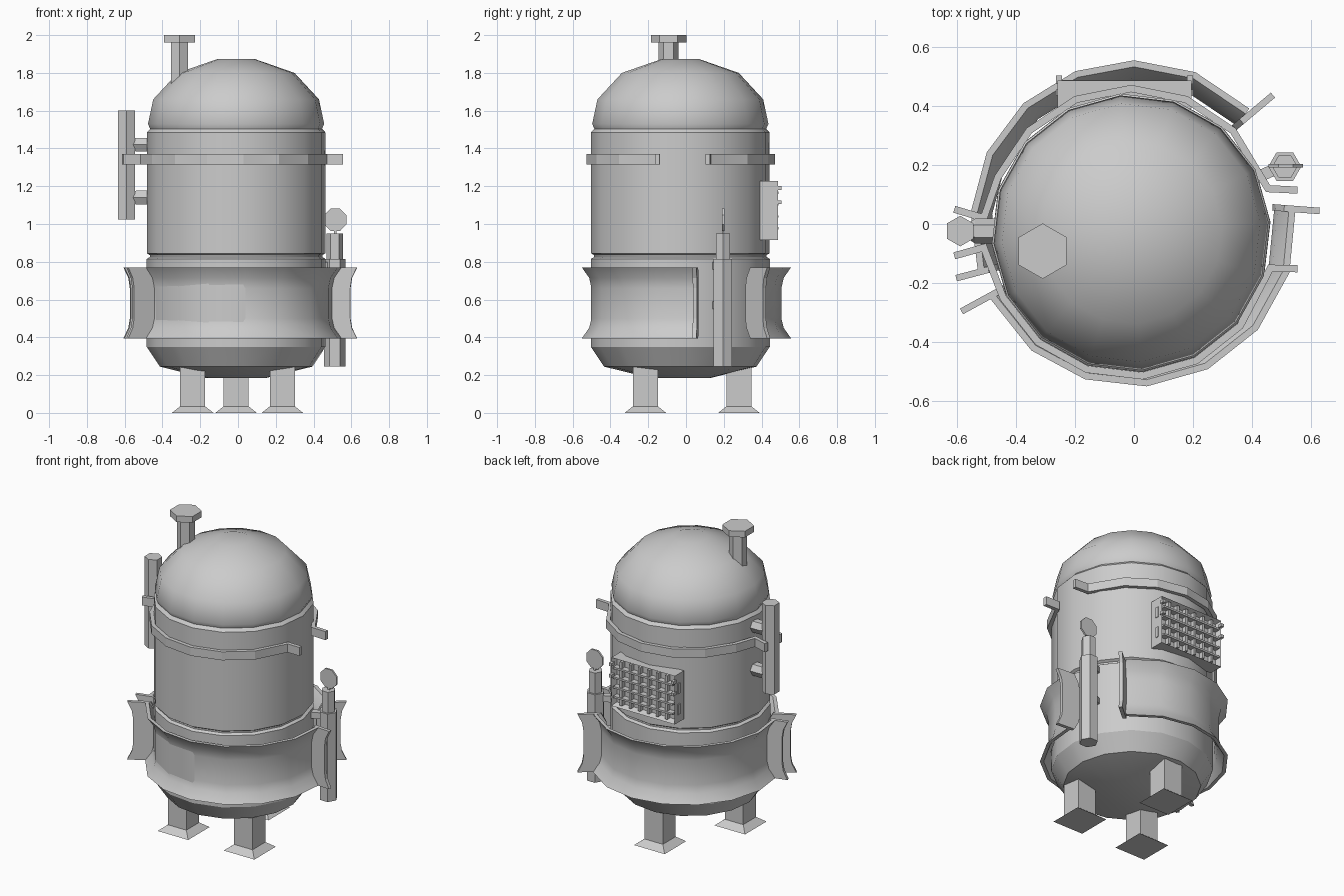
import bpy, bmesh
from math import radians, cos, sin, pi, atan2
from mathutils import Vector, Matrix

if "Cube" in bpy.data.objects:
    bpy.data.objects.remove(bpy.data.objects["Cube"])

CX, CY = -0.01, -0.03   # axis of the tank


def finish(name, bm, smooth=None):
    bmesh.ops.recalc_face_normals(bm, faces=bm.faces)
    me = bpy.data.meshes.new(name)
    bm.to_mesh(me)
    bm.free()
    ob = bpy.data.objects.new(name, me)
    bpy.context.collection.objects.link(ob)
    if smooth:
        bpy.ops.object.select_all(action='DESELECT')
        ob.select_set(True)
        bpy.context.view_layer.objects.active = ob
        bpy.ops.object.shade_smooth_by_angle(angle=radians(smooth))
    return ob


def loft(bm, rings, caps=True):
    vs = [[bm.verts.new(p) for p in r] for r in rings]
    n = len(vs[0])
    for a, b in zip(vs, vs[1:]):
        for i in range(n):
            j = (i + 1) % n
            bm.faces.new((a[i], a[j], b[j], b[i]))
    if caps:
        bm.faces.new(vs[0][::-1])
        bm.faces.new(vs[-1])


def lathe(name, profile, sides, x, y, phase=0.0, smooth=None):
    bm = bmesh.new()
    ang = [radians(phase) + 2 * pi * i / sides for i in range(sides)]
    loft(bm, [[(x + r * cos(a), y + r * sin(a), z) for a in ang] for r, z in profile])
    return finish(name, bm, smooth)


def add_box(bm, lo, hi):
    size = [b - a for a, b in zip(lo, hi)]
    mid = [(a + b) / 2 for a, b in zip(lo, hi)]
    return bmesh.ops.create_cube(bm, size=1, matrix=Matrix.Translation(mid) @ Matrix.Diagonal((*size, 1)))['verts']


def box(name, lo, hi):
    bm = bmesh.new()
    add_box(bm, lo, hi)
    return finish(name, bm)


def sweep(name, path, section, smooth=None):
    """Sweep a closed (outward offset, z) section along a flat path."""
    pts = [Vector(p) for p in path]
    rings = []
    for i, p in enumerate(pts):
        dirs = [(b - a).normalized() for a, b in zip(pts[max(i - 1, 0):i + 1], pts[max(i - 1, 0) + 1:i + 2])]
        norms = [Vector((d.y, -d.x)) for d in dirs]
        n = sum(norms, Vector((0, 0))).normalized()
        n = n / max(n.dot(norms[0]), 0.5)
        rings.append([(p.x + n.x * o, p.y + n.y * o, z) for o, z in section])
    bm = bmesh.new()
    loft(bm, rings)
    return finish(name, bm, smooth)


def arc(angles, r, cx=0.0, cy=0.0):
    return [(cx + r * cos(radians(a)), cy + r * sin(radians(a))) for a in angles]


# Tank body and domed lid
lathe("tank_body", [(0.16, 0.185), (0.405, 0.245), (0.475, 0.35), (0.475, 0.815), (0.458, 0.825),
                    (0.458, 0.835), (0.474, 0.845), (0.474, 1.485), (0.455, 1.505)],
      16, CX, CY, 4.5, 32)
lathe("dome_lid", [(0.455, 1.50), (0.468, 1.53), (0.44, 1.66), (0.31, 1.80), (0.10, 1.873)],
      16, CX, CY, 4.5, 45)

# Legs with spread feet
for name, x, y in (("front_leg_left", -0.24, -0.215), ("front_leg_right", 0.235, -0.215),
                   ("back_leg", -0.01, 0.28)):
    k = 2 ** 0.5
    lathe(name, [(0.11 * k, 0), (0.066 * k, 0.035), (0.066 * k, 0.26)], 4, x, y, 45)

# Flared armour bands in two halves
T = 0.022
FLARE = [(0.05, 0.77), (0.012, 0.715), (0, 0.66), (0, 0.50), (0.012, 0.45), (0.05, 0.395)]
BAND = FLARE + [(o - T, z) for o, z in reversed(FLARE)]
front = arc((206, 231, 252.5, 274.5, 297, 319.5, 342.5, 366.5), 0.502)
back = arc((44, 68, 90, 111, 132.5, 154, 176, 198), 0.505)
sweep("front_band", front, BAND, 40)
sweep("back_band", back, BAND, 40)


def end_plate(name, p, q):
    """Hourglass plate bent outward from a band end, from p to q."""
    p, q = Vector(p), Vector(q)
    d = (q - p).normalized()
    length = (q - p).length
    n = Vector((-d.y, d.x)) * (T / 2)
    outline = [(o * 0.8 - 0.02, z) for o, z in FLARE] + [(length + o * 0.7, z) for o, z in reversed(FLARE)]
    bm = bmesh.new()
    loft(bm, [[(*(p + d * u + n * s), z) for u, z in outline] for s in (-1, 1)])
    finish(name, bm)


end_plate("front_band_end_right", (0.49, 0.055), (0.595, 0.047))
end_plate("front_band_end_left", (-0.445, -0.22), (-0.555, -0.28))
end_plate("back_band_end_left", (-0.475, -0.15), (-0.57, -0.175))
end_plate("back_band_end_right", (0.35, 0.335), (0.445, 0.415))

# Thin upper hoop in two halves with bent tabs
HOOP = [(0.012, 1.315), (0.012, 1.37), (-0.012, 1.37), (-0.012, 1.315)]
sweep("front_hoop", [(-0.61, -0.108), (-0.51, -0.08)] + arc((207, 229.5, 252, 274.5, 297, 319.5), 0.487, CX, CY)
      + [(0.463, -0.15), (0.555, -0.152)], HOOP)
sweep("back_hoop", [(0.555, 0.115), (0.455, 0.12)] + arc((45, 67.5, 90, 112.5, 135, 157.5), 0.49, CX, CY)
      + [(-0.51, 0.02), (-0.61, 0.05)], HOOP)

# Hexagonal chimney on the lid
lathe("chimney", [(0.053, 1.68), (0.053, 1.96), (0.094, 1.96), (0.094, 2.0)], 6, -0.31, -0.092, 30)

# Left pipe and its two brackets
lathe("left_pipe", [(0.052, 1.025), (0.052, 1.60)], 6, -0.59, -0.024, 30)
for i, z in enumerate((1.42, 1.14)):
    bm = bmesh.new()
    loft(bm, [[(x, -0.024 + r * cos(a * pi / 3), z + r * sin(a * pi / 3)) for a in range(6)]
              for x, r in ((-0.57, 0.022), (-0.54, 0.042), (-0.46, 0.042))])
    finish(f"left_pipe_bracket_{i + 1}", bm)

# Right pipe with a gauge disc on top
lathe("right_pipe", [(0.056, 0.245), (0.056, 0.815), (0.043, 0.815), (0.043, 0.95)], 6, 0.512, 0.195)
bm = bmesh.new()
loft(bm, [[(0.515 + 0.063 * cos(radians(22.5 + 45 * i)), y, 1.022 + 0.065 * sin(radians(22.5 + 45 * i)))
           for i in range(8)] for y in (0.191, 0.203)])
finish("gauge_disc", bm)
box("gauge_stem", (0.508, 0.192, 0.94), (0.522, 0.202, 0.97))
for i, z in enumerate((0.57, 0.78)):
    sweep(f"right_pipe_bracket_{i + 1}", [(0.41, 0.155), (0.50, 0.195)],
          [(0.02, z - 0.02), (0.02, z + 0.02), (-0.02, z + 0.02), (-0.02, z - 0.02)])

# Back vent: recessed box with a grille
X0, X1, Z0, Z1 = -0.26, 0.195, 0.915, 1.228
bm = bmesh.new()
add_box(bm, (X0, 0.392, Z0), (X1, 0.487, Z1))
bm.normal_update()
rear = max(bm.faces, key=lambda f: f.calc_center_median().y)
bmesh.ops.inset_individual(bm, faces=[rear], thickness=0.022)
bmesh.ops.translate(bm, verts=rear.verts, vec=(0, -0.035, 0))
finish("vent_box", bm)

bm = bmesh.new()
for i in range(1, 7):
    x = X0 + (X1 - X0) * i / 7
    add_box(bm, (x - 0.008, 0.44, Z0 + 0.015), (x + 0.008, 0.482, Z1 - 0.015))
for i in range(1, 5):
    z = Z0 + (Z1 - Z0) * i / 5
    add_box(bm, (X0 + 0.015, 0.44, z - 0.006), (X1 - 0.015, 0.489, z + 0.006))
finish("vent_grille", bm)

# Side hinges and edge lugs of the vent
bm = bmesh.new()
for z in (1.0, 1.135):
    for x in (X0, X1):
        add_box(bm, (x - 0.005, 0.436, z - 0.034), (x + 0.005, 0.456, z + 0.034))
for z in (1.19, 1.115):
    for x in (X0 + 0.005, X1 - 0.005):
        add_box(bm, (x - 0.01, 0.475, z - 0.01), (x + 0.01, 0.505, z + 0.01))
finish("vent_lugs", bm)
